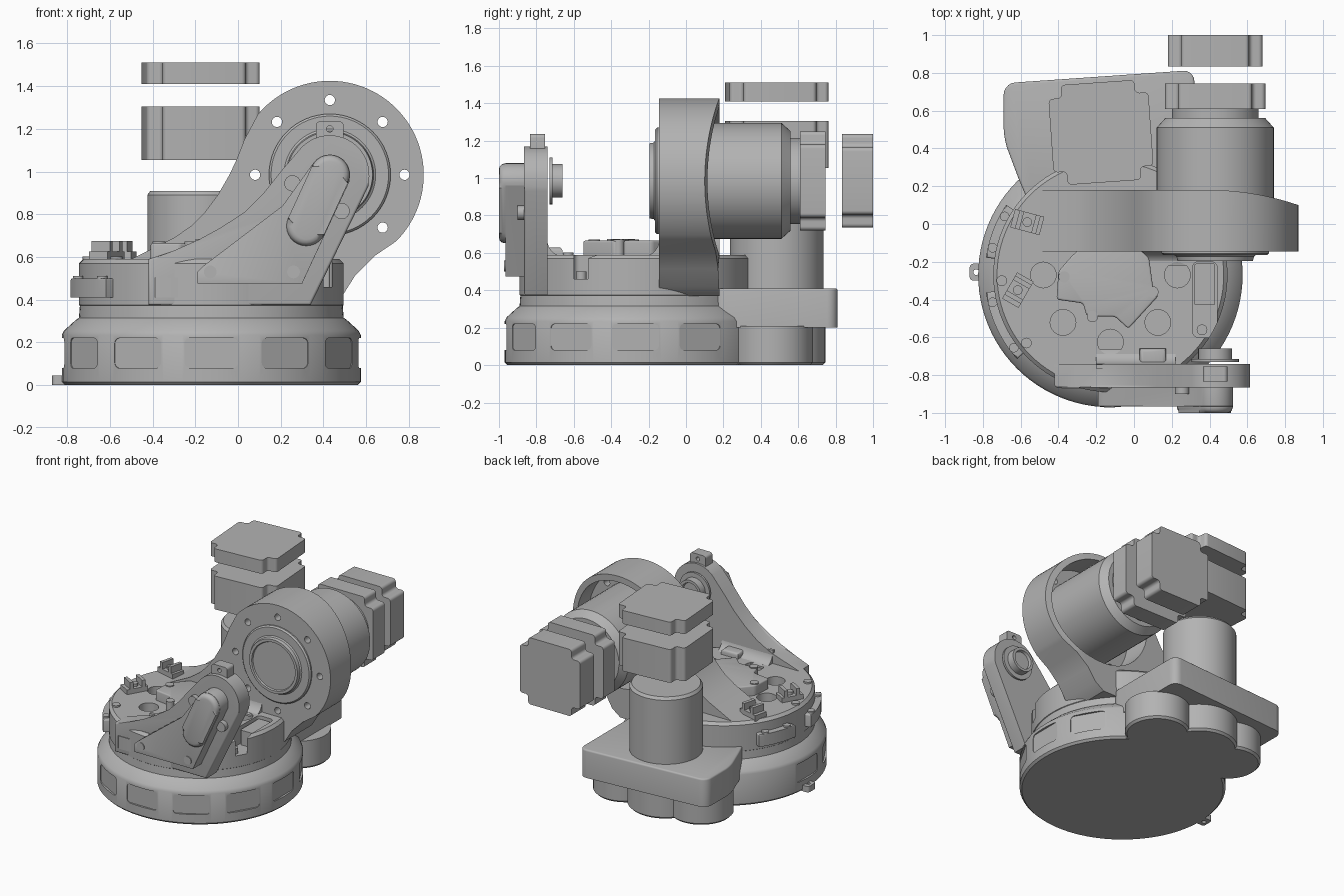
import bpy, bmesh
from math import sin, cos, pi, radians
from mathutils import Matrix, Vector

old = bpy.data.objects.get("Cube")
if old:
    bpy.data.objects.remove(old)

grey = bpy.data.materials.new("machine_grey")
grey.use_nodes = True
grey.diffuse_color = (0.45, 0.45, 0.45, 1)
grey.node_tree.nodes["Principled BSDF"].inputs["Base Color"].default_value = (0.45, 0.45, 0.45, 1)

# Maps profile coordinates (u, v) and height h to model space
PLACE = {
    "x": lambda u, v, h: Vector((h, u, v)),
    "y": lambda u, v, h: Vector((u, h, v)),
    "z": lambda u, v, h: Vector((u, v, h)),
}
parts = []


def finish(name, bm):
    bmesh.ops.recalc_face_normals(bm, faces=bm.faces)
    mesh = bpy.data.meshes.new(name)
    bm.to_mesh(mesh)
    bm.free()
    mesh.materials.append(grey)
    ob = bpy.data.objects.new(name, mesh)
    bpy.context.collection.objects.link(ob)
    parts.append(ob)
    return ob


def prism(name, pts, lo, hi, axis="z", corner=0.0, rim=0.0):
    """Extruded outline, with rounded corners and softened far rim."""
    bm = bmesh.new()
    place = PLACE[axis]
    rings = [[bm.verts.new(place(u, v, h)) for u, v in pts] for h in (lo, hi)]
    n = len(pts)
    bm.faces.new(rings[0])
    bm.faces.new(rings[1])
    for i in range(n):
        j = (i + 1) % n
        bm.faces.new((rings[0][i], rings[0][j], rings[1][j], rings[1][i]))
    k = "xyz".index(axis)
    if corner:
        edges = [e for e in bm.edges if abs(e.verts[0].co[k] - e.verts[1].co[k]) > 1e-4]
        bmesh.ops.bevel(bm, geom=edges, offset=corner, segments=5, profile=0.5,
                        affect="EDGES", clamp_overlap=True)
    if rim:
        edges = [e for e in bm.edges if all(abs(v.co[k] - hi) < 1e-4 for v in e.verts)]
        bmesh.ops.bevel(bm, geom=edges, offset=rim, segments=3, profile=0.5,
                        affect="EDGES", clamp_overlap=True)
    return finish(name, bm)


def turned(name, centre, profile, axis="z", steps=64):
    """Solid of revolution from (radius, height) pairs."""
    bm = bmesh.new()
    place = PLACE[axis]
    rings = []
    for r, h in profile:
        rings.append([bm.verts.new(place(centre[0] + r * cos(2 * pi * i / steps),
                                         centre[1] + r * sin(2 * pi * i / steps), h))
                      for i in range(steps)])
    for a, b in zip(rings, rings[1:]):
        for i in range(steps):
            j = (i + 1) % steps
            bm.faces.new((a[i], a[j], b[j], b[i]))
    bm.faces.new(rings[0])
    bm.faces.new(rings[-1])
    return finish(name, bm)


def disc(name, centre, r, lo, hi, axis="z", steps=24):
    return turned(name, centre, [(r, lo), (r, hi)], axis, steps)


def box(name, x, y, z, corner=0.0, rim=0.0):
    return prism(name, [(x[0], y[0]), (x[1], y[0]), (x[1], y[1]), (x[0], y[1])], *z,
                 corner=corner, rim=rim)


def cut(target, cutter):
    mod = target.modifiers.new("cut", "BOOLEAN")
    mod.operation, mod.solver, mod.object = "DIFFERENCE", "EXACT", cutter
    bpy.context.view_layer.update()
    shape = target.evaluated_get(bpy.context.evaluated_depsgraph_get())
    target.data = bpy.data.meshes.new_from_object(shape)
    target.modifiers.clear()
    parts.remove(cutter)
    bpy.data.objects.remove(cutter)


def turn(ob, angle, pivot):
    p = Vector(pivot)
    ob.data.transform(Matrix.Translation(p) @ Matrix.Rotation(angle, 4, "Z") @ Matrix.Translation(-p))
    return ob


def arc(c, r, a0, a1, n=20):
    return [(c[0] + r * cos(radians(a0 + (a1 - a0) * i / n)),
             c[1] + r * sin(radians(a0 + (a1 - a0) * i / n))) for i in range(n + 1)]


def polar(c, r, deg):
    return (c[0] + r * cos(radians(deg)), c[1] + r * sin(radians(deg)))


C = (-0.125, -0.27)      # main vertical axis
S = (0.43, 0.985)        # shoulder axis in x, z
M = (-0.175, 0.485)      # upright motor axis

# Fixed base with flat pockets around the wall
base = turned("base", C, [(0.685, 0), (0.7, 0.015), (0.7, 0.235), (0.69, 0.255), (0.635, 0.305),
                          (0.62, 0.315), (0.615, 0.38)], steps=96)
for k in range(-5, 6):
    if k not in (-4, -5, 5):
        pocket = prism("pocket", [(-0.125, 0.08), (0.125, 0.08), (0.125, 0.22), (-0.125, 0.22)],
                       -0.685, -0.8, "y", corner=0.025)
        pocket.data.transform(Matrix.Translation((C[0], C[1], 0)) @ Matrix.Rotation(k * pi / 6, 4, "Z"))
        cut(base, pocket)
tab = box("cable_tab", (-0.87, -0.78), (-0.3, -0.21), (0, 0.045), corner=0.02)
cut(tab, disc("hole", (-0.835, -0.255), 0.015, -0.1, 0.1))

# Drive housing behind the base
prism("drive_housing", [(-0.69, 0.745), (0.32, 0.815), (0.32, 0.15), (-0.55, 0.1), (-0.6, 0.21),
                        (-0.69, 0.45)], 0.2, 0.41, corner=0.08, rim=0.012)
for i, (x, y, r) in enumerate([(0.18, 0.46, 0.22), (-0.17, 0.485, 0.26), (-0.45, 0.46, 0.22)]):
    turned(f"housing_lobe_{i}", (x, y), [(r - 0.015, 0), (r, 0.015), (r, 0.21)])
box("housing_web", (-0.55, 0.3), (0.1, 0.58), (0.002, 0.21))


# Square motor body with notched corners
def motor_body(name, c, lo, hi, axis, half=0.265, notch=0.07):
    q = half - notch
    pts = []
    for k in range(4):
        a = k * pi / 2
        for u, v in ((half, q), (q, q), (q, half)):
            pts.append((c[0] + u * cos(a) - v * sin(a), c[1] + u * sin(a) + v * cos(a)))
    return prism(name, pts, lo, hi, axis, corner=0.022)


# Upright motor stack
turned("upright_gearbox", M, [(0.25, 0.4), (0.25, 0.89), (0.235, 0.91)])
for name, lo, hi in (("upright_motor", 1.055, 1.305), ("upright_motor_cap", 1.41, 1.51)):
    turn(motor_body(name, M, lo, hi, "z"), radians(4), (*M, 0))

# Rotating turntable with lightening holes
table = turned("turntable", C, [(0.6, 0.36), (0.62, 0.375), (0.62, 0.57), (0.6, 0.59)], steps=96)
for k in range(8):
    if k != 1:
        cut(table, disc("hole", polar(C, 0.355, 45 * k), 0.068, 0.45, 0.8))
cut(table, box("pocket", (0.31, 0.44), (-0.6, -0.2), (0.46, 0.8), corner=0.03))
box("pocket_block", (0.32, 0.43), (-0.43, -0.21), (0.45, 0.57), corner=0.01)
disc("pocket_bolt", (0.36, -0.56), 0.028, 0.45, 0.5)
box("front_step", (0.03, 0.17), (-0.76, -0.66), (0.56, 0.63), rim=0.02)

# Central cover with screws
prism("centre_cover", [(-0.22, -0.07), (-0.13, -0.055), (-0.03, -0.08), (0.08, -0.18), (0.1, -0.33),
                       (0.13, -0.38), (-0.03, -0.555), (-0.1, -0.49), (-0.25, -0.49), (-0.27, -0.42),
                       (-0.41, -0.4), (-0.4, -0.25), (-0.33, -0.17)], 0.58, 0.665, corner=0.015, rim=0.01)
for x, y in ((-0.37, -0.28), (0.1, -0.36), (-0.22, -0.49)):
    disc("cover_screw", (x, y), 0.03, 0.58, 0.672)

# Edge brackets and their screws
for a0, a1 in ((146, 172), (188, 222)):
    outline = arc(C, 0.665, a0, a1, 10) + arc(C, 0.56, a1, a0, 10)
    prism("edge_bracket", outline, 0.41, 0.5, rim=0.008)
    for a in (a0 + 5, a1 - 5):
        disc("bracket_screw", polar(C, 0.64, a), 0.025, 0.49, 0.512)
box("front_bracket", (-0.39, -0.235), (-0.87, -0.78), (0.41, 0.505), corner=0.01)
for x, y in ((-0.7, -0.3), (-0.57, -0.63), (-0.27, -0.82), (-0.08, -0.82)):
    disc("table_screw", (x, y), 0.028, 0.57, 0.602)

# Cable clips
for x, y, a in ((-0.565, 0.01, -15), (-0.615, -0.35, 60)):
    clip = [box("clip_base", (x - 0.08, x + 0.08), (y - 0.05, y + 0.05), (0.58, 0.625))]
    for s in (-0.055, 0.035):
        clip.append(box("clip_jaw", (x + s, x + s + 0.025), (y - 0.05, y + 0.05), (0.62, 0.675)))
    clip.append(disc("clip_screw", (x, y), 0.025, 0.62, 0.645))
    for ob in clip:
        turn(ob, radians(a), (x, y, 0))

# Shoulder wall: swept web rising into a hollow ring
wall_pts = [(0.42, 0.37), (0.49, 0.42), (0.55, 0.515), (0.64, 0.605)]
wall_pts += arc(S, 0.44, -45, 140, 48)
wall_pts += [(0.03, 1.15), (-0.005, 1.06), (-0.04, 0.985), (-0.095, 0.89), (-0.155, 0.81),
             (-0.22, 0.745), (-0.3, 0.69), (-0.41, 0.635), (-0.5, 0.59), (-0.5, 0.37)]
wall = prism("shoulder_wall", wall_pts, -0.145, 0.18, "y")
cut(wall, disc("recess", S, 0.395, -0.03, 0.4, "y", 64))
for k in range(8):
    cut(wall, disc("bolt_hole", polar(S, 0.35, 45 * k), 0.024, -0.3, 0.1, "y"))
for v in wall.data.vertices:
    if v.co.y > 0.17:
        v.co.y -= 0.08 * min(max((v.co.x - 0.4) / 0.47, 0), 1) ** 2

# Shoulder output hub and motor
turned("shoulder_hub", S, [(0.285, -0.1), (0.285, -0.155), (0.275, -0.165), (0.215, -0.165),
                           (0.205, -0.172), (0.2, -0.195), (0.18, -0.195), (0.175, -0.185)], "y")
turned("shoulder_gearbox", S, [(0.31, -0.06), (0.31, 0.51), (0.265, 0.56), (0.23, 0.56),
                               (0.23, 0.62)], "y")
motor_body("shoulder_motor", S, 0.61, 0.745, "y")
motor_body("shoulder_motor_cap", S, 0.835, 1.0, "y", half=0.25)

# Front support arm
arm_pts = [(0.34, 0.375), (0.61, 0.93)] + arc(S, 0.185, -10, 135, 20)
arm_pts += [(0.2, 1.0), (0.12, 0.9), (0.03, 0.81), (-0.07, 0.73), (-0.18, 0.67), (-0.3, 0.63),
            (-0.42, 0.59), (-0.42, 0.375)]
prism("support_arm", arm_pts, -0.74, -0.865, "y", rim=0.012)
lug = prism("arm_lug", [(0.365, 1.1), (0.495, 1.1), (0.495, 1.235), (0.365, 1.235)], -0.755, -0.835,
            "y", corner=0.02)
cut(lug, disc("hole", (0.43, 1.2), 0.015, -1, -0.5, "y"))
turned("arm_pivot", S, [(0.125, -0.73), (0.125, -0.715), (0.09, -0.715), (0.09, -0.66),
                        (0.07, -0.66), (0.065, -0.68)], "y", 40)

# Arm cover: flat plate and thicker rib
prism("arm_cover", [(-0.19, 0.475), (0.3, 0.475), (0.525, 0.96)] + arc(S, 0.095, -20, 145, 12)
      + [(0.21, 0.84), (-0.16, 0.56), (-0.19, 0.53)], -0.86, -0.965, "y", rim=0.015)
prism("cover_rib", arc(S, 0.093, -25, 155, 14) + arc((0.32, 0.745), 0.093, 155, 335, 14),
      -0.95, -1.0, "y", rim=0.03)
for x, z, r, y in ((-0.13, 0.53, 0.03, -0.972), (0.26, 0.53, 0.03, -0.972),
                   (0.255, 0.945, 0.038, -0.9), (0.485, 0.815, 0.038, -0.9)):
    disc("cover_bolt", (x, z), r, -0.85, y, "y")

# Fillets where arm and wall meet the turntable
for name, y, s, x0, x1 in (("arm_fillet", -0.745, 1, -0.2, 0.22), ("wall_fillet", -0.14, -1, -0.05, 0.3)):
    curve = [(y + s * 0.08 * (1 - sin(t * pi / 12)), 0.585 + 0.1 * (1 - cos(t * pi / 12))) for t in range(7)]
    prism(name, curve + [(y - s * 0.02, 0.685), (y - s * 0.02, 0.57), (y + s * 0.08, 0.57)], x0, x1, "x")

# Smooth shading with sharp edges kept
bpy.ops.object.select_all(action="DESELECT")
for ob in parts:
    ob.select_set(True)
bpy.context.view_layer.objects.active = parts[0]
bpy.ops.object.shade_smooth_by_angle(angle=radians(32))
